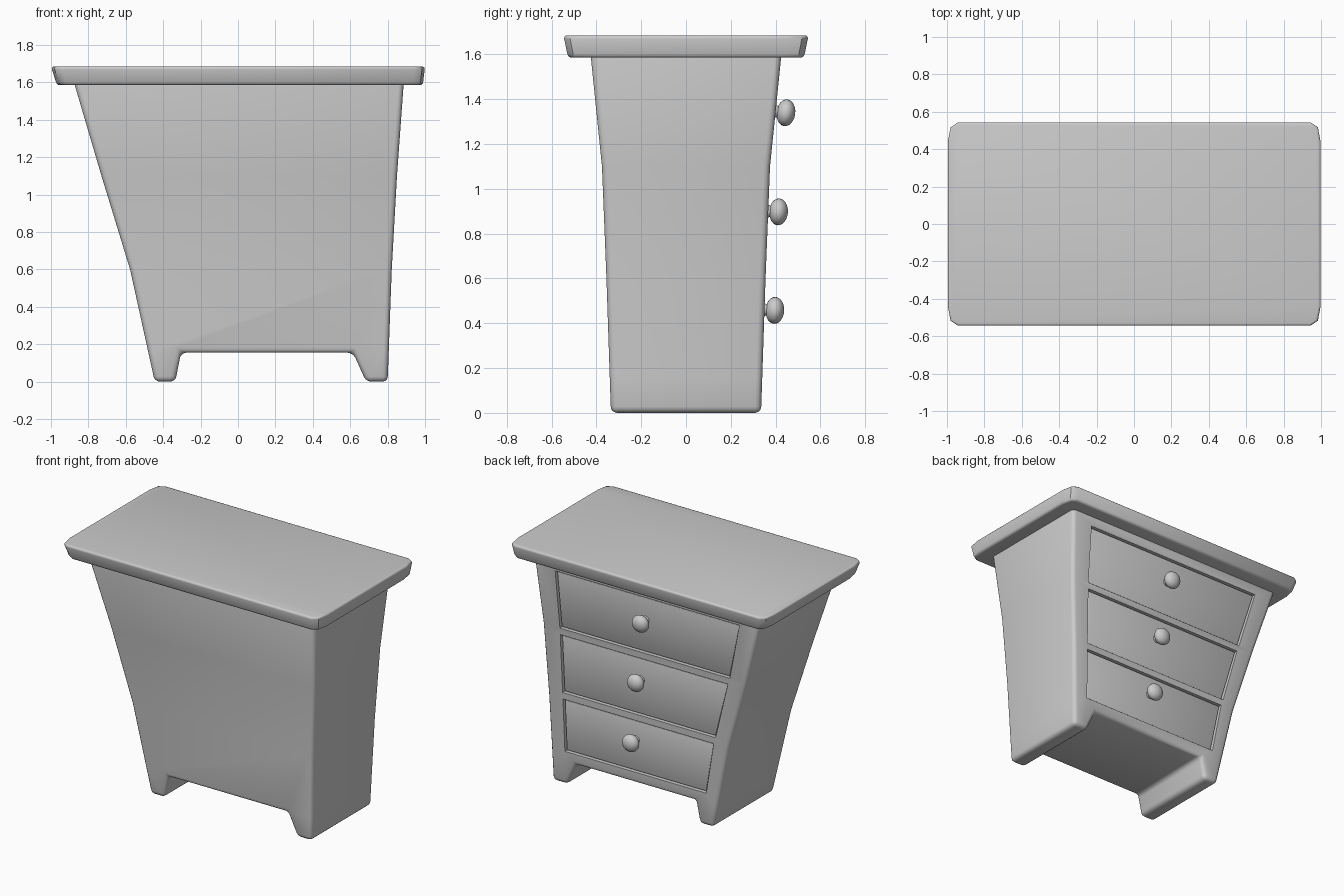
import bpy, bmesh, math

if "Cube" in bpy.data.objects:
    bpy.data.objects.remove(bpy.data.objects["Cube"])

# (z, left x, right x, half depth) of the flared cabinet
STATIONS = [(0, -.445, .80, .335), (.6, -.577, .822, .355),
            (1.1, -.73, .85, .375), (1.61, -.88, .887, .427)]


def at(z, k):
    """Interpolate a station column at height z."""
    for a, b in zip(STATIONS, STATIONS[1:]):
        if z <= b[0] or b is STATIONS[-1]:
            return a[k] + (b[k] - a[k]) * (z - a[0]) / (b[0] - a[0])


def add_object(name, bm):
    bmesh.ops.recalc_face_normals(bm, faces=bm.faces)
    mesh = bpy.data.meshes.new(name)
    bm.to_mesh(mesh)
    bm.free()
    obj = bpy.data.objects.new(name, mesh)
    bpy.context.collection.objects.link(obj)
    return obj


def activate(obj):
    bpy.ops.object.select_all(action='DESELECT')
    obj.select_set(True)
    bpy.context.view_layer.objects.active = obj


def bevel(obj, width, segments=3):
    mod = obj.modifiers.new("rounding", 'BEVEL')
    mod.width, mod.segments = width, segments
    mod.limit_method, mod.angle_limit = 'ANGLE', math.radians(50)
    activate(obj)
    bpy.ops.object.modifier_apply(modifier=mod.name)


def smooth(obj):
    activate(obj)
    bpy.ops.object.shade_smooth_by_angle(angle=math.radians(40))


def loft(bm, ring_a, ring_b):
    """Closed solid between two rings of equal length."""
    a = [bm.verts.new(p) for p in ring_a]
    b = [bm.verts.new(p) for p in ring_b]
    bm.faces.new(a)
    bm.faces.new(b)
    for i in range(len(a)):
        j = (i + 1) % len(a)
        bm.faces.new((a[i], a[j], b[j], b[i]))


# Cabinet: front profile with arch, sliced at the stations, depth follows height
profile = [(s[1], s[0]) for s in STATIONS] + [(s[2], s[0]) for s in STATIONS[::-1]]
profile += [(.685, 0), (.615, .155), (-.305, .155), (-.335, 0)]
bm = bmesh.new()
loft(bm, [(x, -1, z) for x, z in profile], [(x, 1, z) for x, z in profile])
for z in (.155, .6, 1.1):
    bmesh.ops.bisect_plane(bm, geom=bm.verts[:] + bm.edges[:] + bm.faces[:],
                           plane_co=(0, 0, z), plane_no=(0, 0, 1), dist=1e-4)
for v in bm.verts:
    v.co.y *= at(v.co.z, 3)
cabinet = add_object("cabinet", bm)
bevel(cabinet, .028)

# Drawers: (bottom z, top z, knob z, knob x)
DRAWERS = [("lower", .24, .595, .46, .15), ("middle", .655, 1.05, .90, .10),
           ("upper", 1.11, 1.51, 1.345, .04)]


def drawer_block(bm, z0, z1, grow, inner, outer):
    """Block following the flared back wall, between two offsets from it."""
    corners = []
    for z, g in ((z0, -grow), (z1, grow)):
        left = at(z, 1) + .10 + .035 * z - grow
        right = .685 + .018 * z + grow
        row = [(left, z + g), (right, z + g)]
        corners += row if z == z0 else row[::-1]
    loft(bm, [(x, at(z, 3) + inner, z) for x, z in corners],
         [(x, at(z, 3) + outer, z) for x, z in corners])


cut = bmesh.new()
for _, z0, z1, _, _ in DRAWERS:
    drawer_block(cut, z0, z1, .007, -.035, .1)
cutter = add_object("drawer_cutter", cut)
cutter.hide_render = True
mod = cabinet.modifiers.new("drawer_openings", 'BOOLEAN')
mod.operation, mod.object, mod.solver = 'DIFFERENCE', cutter, 'EXACT'
activate(cabinet)
bpy.ops.object.modifier_apply(modifier=mod.name)
bpy.data.objects.remove(cutter)
smooth(cabinet)

# Knob half-section: stem, then flattened ball (radius, height)
knob_profile = [(.03, -.02), (.027, .004), (.024, .012)]
knob_profile += [(.06 * math.sin(t), .046 - .042 * math.cos(t))
                 for t in (math.radians(30 + 15 * i) for i in range(11))]

for name, z0, z1, kz, kx in DRAWERS:
    bm = bmesh.new()
    drawer_block(bm, z0, z1, 0, -.045, -.010)
    panel = add_object(name + "_drawer", bm)
    bevel(panel, .007, 2)
    smooth(panel)

    bm = bmesh.new()
    pts = [bm.verts.new((r, 0, h)) for r, h in knob_profile]
    edges = [bm.edges.new(e) for e in zip(pts, pts[1:])]
    bmesh.ops.spin(bm, geom=pts + edges, cent=(0, 0, 0), axis=(0, 0, 1),
                   angle=math.tau, steps=24)
    bmesh.ops.remove_doubles(bm, verts=bm.verts, dist=1e-4)
    knob = add_object(name + "_knob", bm)
    slope = math.atan((at(z1, 3) - at(z0, 3)) / (z1 - z0)) + .02
    knob.location = (kx, at(kz, 3), kz)
    knob.rotation_euler.x = -math.pi / 2 - slope
    smooth(knob)

# Table top: clipped-corner slab, slightly narrower underneath
quarter = [(1, .44), (.985, .52), (.945, .547)]
plan = quarter + [(-x, y) for x, y in quarter[::-1]]
plan += [(-x, -y) for x, y in plan]
bm = bmesh.new()
loft(bm, [(x * .978 + .01, y * .962, 1.585) for x, y in plan],
     [(x, y, 1.685) for x, y in plan])
top = add_object("top_slab", bm)
bevel(top, .016)
smooth(top)
